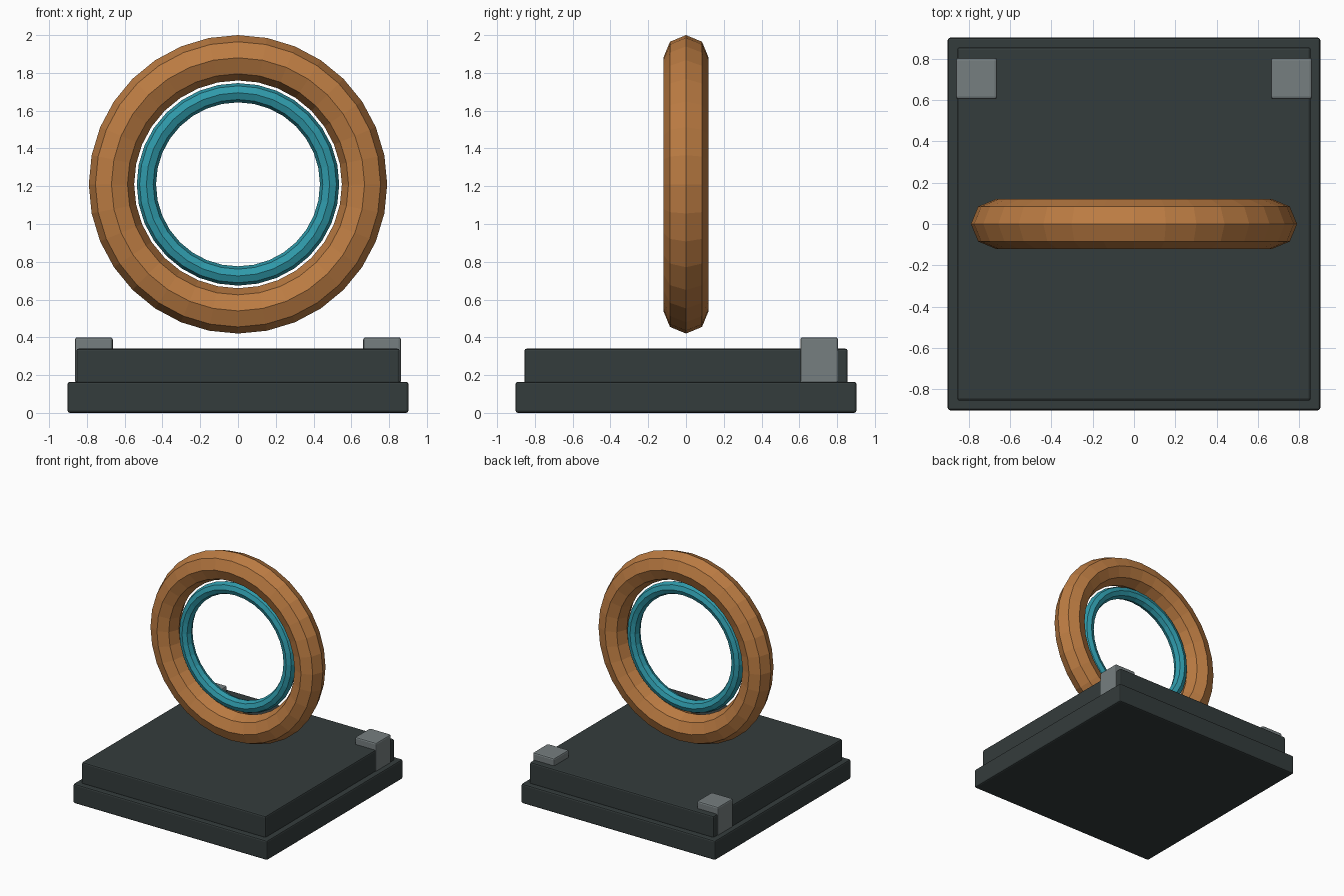
import bpy
import bmesh
from math import cos, sin, tau

cube = bpy.data.objects.get("Cube")
if cube:
    bpy.data.objects.remove(cube, do_unlink=True)


def material(name, rgb):
    mat = bpy.data.materials.new(name)
    mat.use_nodes = True
    color = (*rgb, 1)
    mat.diffuse_color = color
    mat.node_tree.nodes["Principled BSDF"].inputs["Base Color"].default_value = color
    return mat


def add_object(name, bm, mat):
    bmesh.ops.recalc_face_normals(bm, faces=bm.faces)
    mesh = bpy.data.meshes.new(name)
    bm.to_mesh(mesh)
    bm.free()
    mesh.materials.append(mat)
    obj = bpy.data.objects.new(name, mesh)
    bpy.context.collection.objects.link(obj)
    return obj


def block(name, center, size, bevel, mat):
    """Box with softened edges."""
    bm = bmesh.new()
    bmesh.ops.create_cube(bm, size=1)
    bmesh.ops.scale(bm, vec=size, verts=bm.verts)
    obj = add_object(name, bm, mat)
    obj.location = center
    mod = obj.modifiers.new("soft_edges", "BEVEL")
    mod.width = bevel
    mod.segments = 2
    return obj


def ring(name, major, minor, z, mat, steps=32, sides=8):
    """Flat-faced upright torus whose axis runs along y."""
    bm = bmesh.new()
    loops = []
    for i in range(steps):
        a = tau * i / steps
        loop = []
        for j in range(sides):
            b = tau * j / sides
            r = major + minor * cos(b)
            loop.append(bm.verts.new((r * cos(a), minor * sin(b), r * sin(a))))
        loops.append(loop)
    for i in range(steps):
        here, there = loops[i], loops[(i + 1) % steps]
        for j in range(sides):
            k = (j + 1) % sides
            bm.faces.new((here[j], here[k], there[k], there[j]))
    obj = add_object(name, bm, mat)
    obj.location.z = z
    return obj


charcoal = material("charcoal", (0.034, 0.045, 0.045))
grey = material("steel_grey", (0.18, 0.21, 0.215))
copper = material("copper_orange", (0.5, 0.2, 0.055))
teal = material("teal", (0.028, 0.32, 0.4))

# Stepped base
block("base_lower", (0, 0, 0.082), (1.805, 1.805, 0.164), 0.012, charcoal)
block("base_upper", (0, 0, 0.247), (1.712, 1.712, 0.186), 0.012, charcoal)

# Corner blocks at the back
for side, sign in (("left", 1), ("right", -1)):
    block(f"corner_block_{side}", (sign * 0.763, 0.705, 0.279),
          (0.2, 0.2, 0.242), 0.012, grey)

# Floating rings
ring("outer_ring", 0.67, 0.12, 1.21, copper)
ring("inner_ring", 0.485, 0.051, 1.21, teal)
